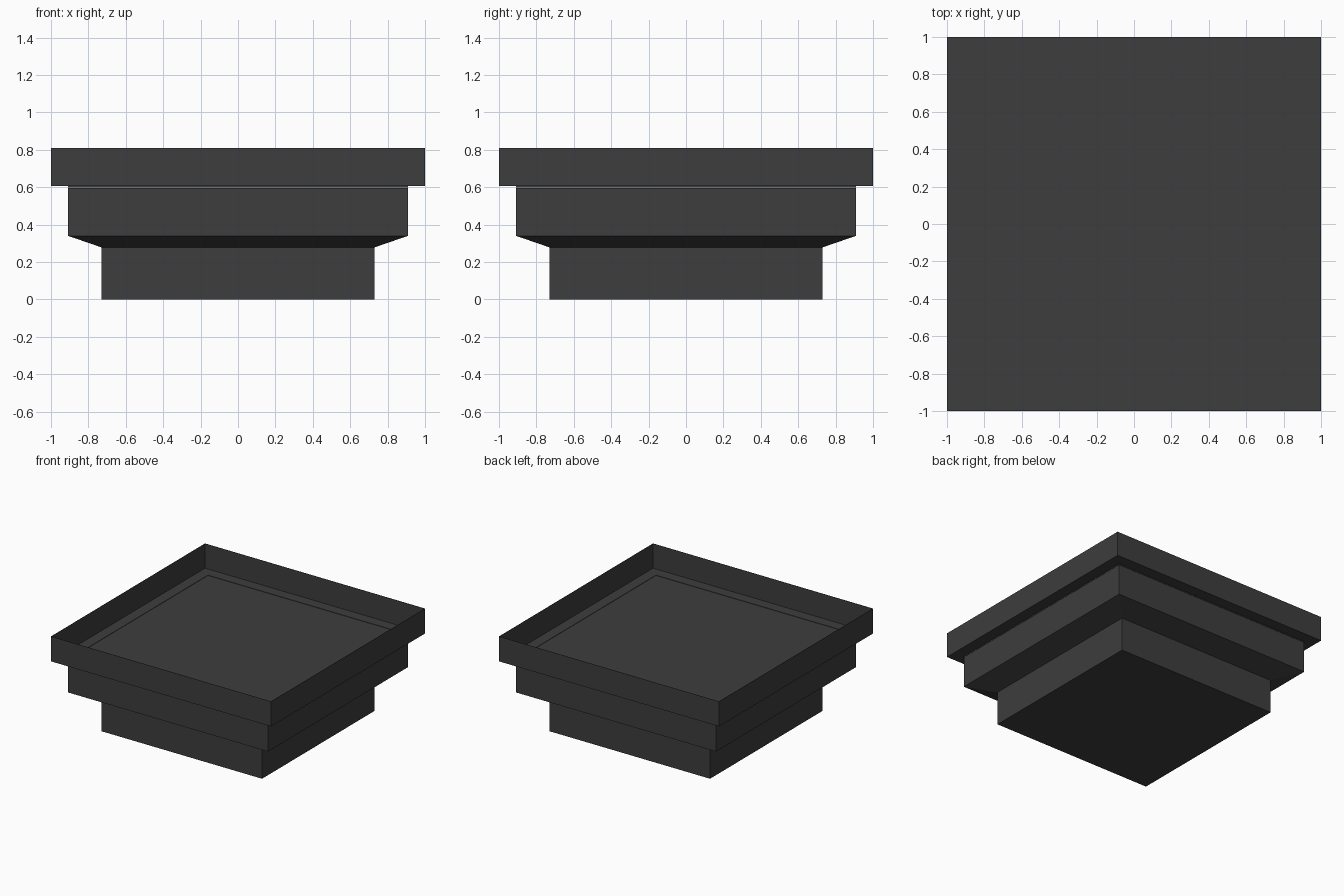
import bpy
import bmesh

default = bpy.data.objects.get("Cube")
if default:
    bpy.data.objects.remove(default, do_unlink=True)

# Single dark grey material
grey = bpy.data.materials.new("dark_grey")
colour = (0.047, 0.047, 0.047, 1)
grey.use_nodes = True
grey.diffuse_color = colour
bsdf = grey.node_tree.nodes["Principled BSDF"]
bsdf.inputs["Base Color"].default_value = colour
bsdf.inputs["Roughness"].default_value = 0.8


def square_shell(name, profile):
    """Sweep (half width, height) steps around a square; cap both ends."""
    bm = bmesh.new()
    corners = [(-1, -1), (1, -1), (1, 1), (-1, 1)]
    rings = [[bm.verts.new((x * r, y * r, z)) for x, y in corners]
             for r, z in profile]
    for low, high in zip(rings, rings[1:]):
        for i in range(4):
            j = (i + 1) % 4
            bm.faces.new((low[i], low[j], high[j], high[i]))
    bm.faces.new(rings[0][::-1])
    bm.faces.new(rings[-1])
    mesh = bpy.data.meshes.new(name)
    bm.to_mesh(mesh)
    bm.free()
    mesh.materials.append(grey)
    obj = bpy.data.objects.new(name, mesh)
    bpy.context.collection.objects.link(obj)
    return obj


# Square foot block
square_shell("foot", [(0.73, 0), (0.73, 0.28)])

# Middle body with sloped underside
square_shell("body", [(0.73, 0.278), (0.91, 0.34), (0.91, 0.595)])

# Thin-walled tray on top: ledge, rim, and slightly sunken floor
square_shell("tray", [
    (0.905, 0.605), (1, 0.605), (1, 0.81),     # underside and outer rim
    (0.998, 0.81), (0.998, 0.608),             # inner rim
    (0.91, 0.608), (0.91, 0.597),              # ledge and step to the floor
])
